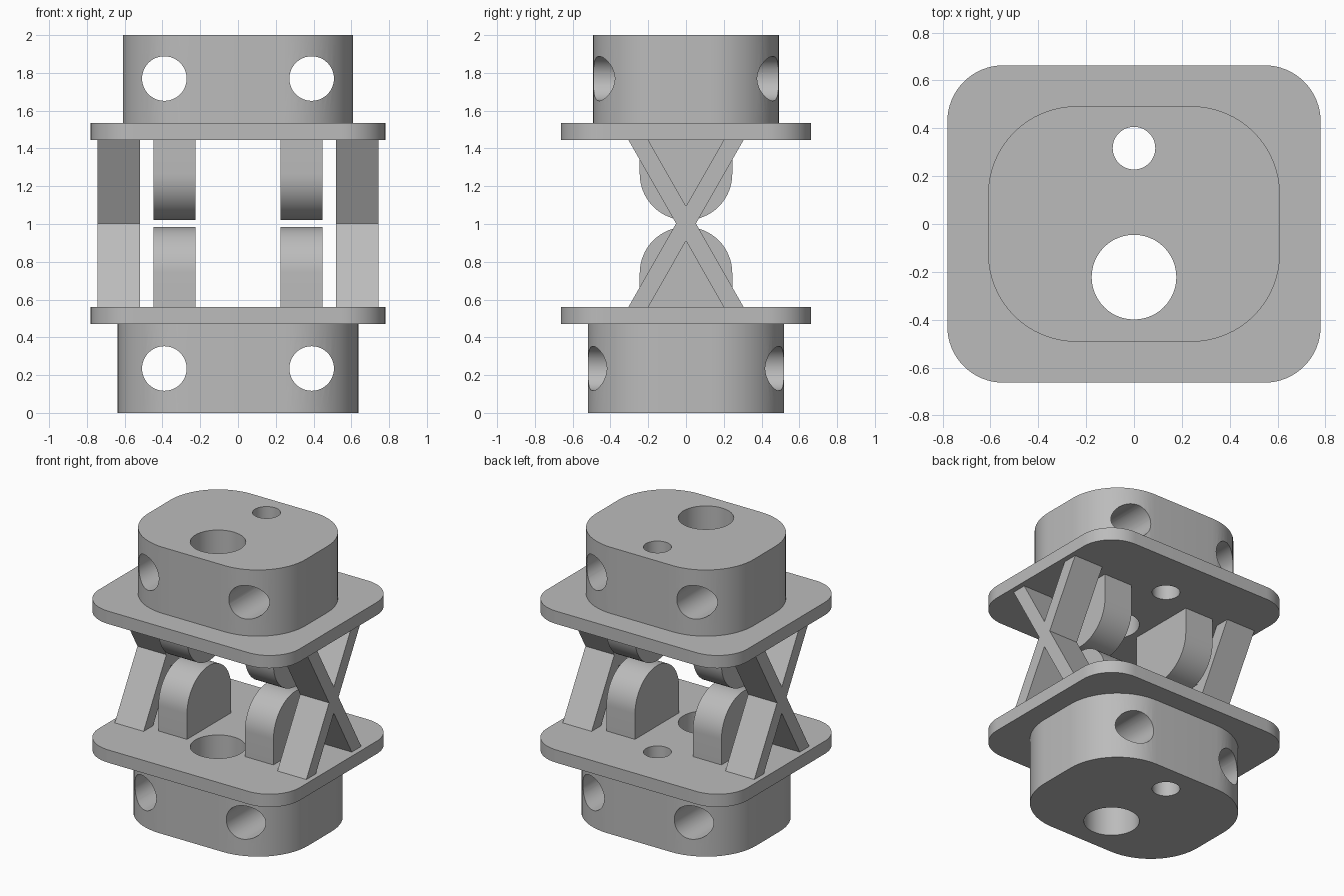
import bpy, bmesh, math
from mathutils import Vector

if "Cube" in bpy.data.objects:
    bpy.data.objects.remove(bpy.data.objects["Cube"], do_unlink=True)

grey = bpy.data.materials.new("plain_grey")
grey.use_nodes = True
colour = (0.5, 0.5, 0.5, 1)
grey.diffuse_color = colour
grey.node_tree.nodes["Principled BSDF"].inputs["Base Color"].default_value = colour


def arc(cx, cy, r, start, sweep, steps):
    return [(cx + r * math.cos(math.radians(start + sweep * i / steps)),
             cy + r * math.sin(math.radians(start + sweep * i / steps)))
            for i in range(steps + 1)]


def rounded_rect(hx, hy, r):
    pts = []
    for sx, sy, start in ((1, 1, 0), (-1, 1, 90), (-1, -1, 180), (1, -1, 270)):
        pts += arc(sx * (hx - r), sy * (hy - r), r, start, 90, 16)
    return pts


def prism(name, outline, axis, low, high):
    """Extrude an outline along z (drawn in xy) or along x (drawn in yz)."""
    def place(a, b, d):
        return Vector((a, b, d)) if axis == "z" else Vector((d, a, b))
    bm = bmesh.new()
    face = bm.faces.new([bm.verts.new(place(a, b, low)) for a, b in outline])
    new = bmesh.ops.extrude_face_region(bm, geom=[face])["geom"]
    bmesh.ops.translate(bm, vec=place(0, 0, high - low),
                        verts=[v for v in new if isinstance(v, bmesh.types.BMVert)])
    bmesh.ops.recalc_face_normals(bm, faces=bm.faces)
    mesh = bpy.data.meshes.new(name)
    bm.to_mesh(mesh)
    bm.free()
    mesh.materials.append(grey)
    obj = bpy.data.objects.new(name, mesh)
    bpy.context.collection.objects.link(obj)
    return obj


def activate(obj):
    bpy.ops.object.select_all(action="DESELECT")
    obj.select_set(True)
    bpy.context.view_layer.objects.active = obj


def cutter(name, loc, radius, turn=0):
    bpy.ops.mesh.primitive_cylinder_add(vertices=48, radius=radius, depth=5,
                                        location=loc, rotation=(turn, 0, 0))
    obj = bpy.context.object
    obj.name = name
    obj.hide_render = True
    obj.data.materials.append(grey)
    return obj


def drill(obj, cutters):
    activate(obj)
    for c in cutters:
        mod = obj.modifiers.new("hole", "BOOLEAN")
        mod.operation = "DIFFERENCE"
        mod.solver = "EXACT"
        mod.object = c
        bpy.ops.object.modifier_apply(modifier=mod.name)


# Levels of the plates
LOW_A, LOW_B, UP_A, UP_B = 0.47, 0.56, 1.445, 1.535
MID = (LOW_B + UP_A) / 2

# Blocks and plates
lower_block = prism("lower_block", rounded_rect(0.637, 0.52, 0.39), "z", 0, LOW_A)
upper_block = prism("upper_block", rounded_rect(0.61, 0.492, 0.37), "z", UP_B, 2)
plate_shape = rounded_rect(0.78, 0.663, 0.235)
lower_plate = prism("lower_plate", plate_shape, "z", LOW_A, LOW_B)
upper_plate = prism("upper_plate", plate_shape, "z", UP_A, UP_B)
parts = [lower_block, upper_block, lower_plate, upper_plate]

# Vertical bores through everything, and cross bores through the blocks
bores = [cutter("large_bore", (0, -0.222, 1), 0.177),
         cutter("small_bore", (0, 0.317, 1), 0.089)]
for p in parts:
    drill(p, bores)
for block, z in ((lower_block, 0.235), (upper_block, 1.77)):
    cross = [cutter("cross_bore", (s * 0.39, 0, z), 0.118, math.pi / 2) for s in (-1, 1)]
    drill(block, cross)
    bores += cross
for c in bores:
    bpy.data.objects.remove(c, do_unlink=True)

# Crossed flexure strips and rounded contact pads on each side
OUT, IN = 0.305, 0.2
waist = (OUT - IN) / 2
notch = waist * (UP_A - LOW_B) / (OUT + IN)
cross_shape = [(OUT, UP_A), (waist, MID), (OUT, LOW_B), (IN, LOW_B), (0, MID - notch),
               (-IN, LOW_B), (-OUT, LOW_B), (-waist, MID), (-OUT, UP_A), (-IN, UP_A),
               (0, MID + notch), (IN, UP_A)]
R = 0.245
for side, s in (("left", 1), ("right", -1)):
    a, b = sorted((s * 0.52, s * 0.745))
    parts.append(prism(side + "_crossed_flexure", cross_shape, "x", a, b))
    a, b = sorted((s * 0.225, s * 0.447))
    low = [(-R, LOW_B), (R, LOW_B)] + arc(0, 0.985 - R, R, 0, 180, 32)
    parts.append(prism(side + "_lower_pad", low, "x", a, b))
    high = [(y, 2 * MID - z) for y, z in low]
    parts.append(prism(side + "_upper_pad", high, "x", a, b))

for p in parts:
    activate(p)
    bpy.ops.object.shade_smooth_by_angle(angle=math.radians(30))
